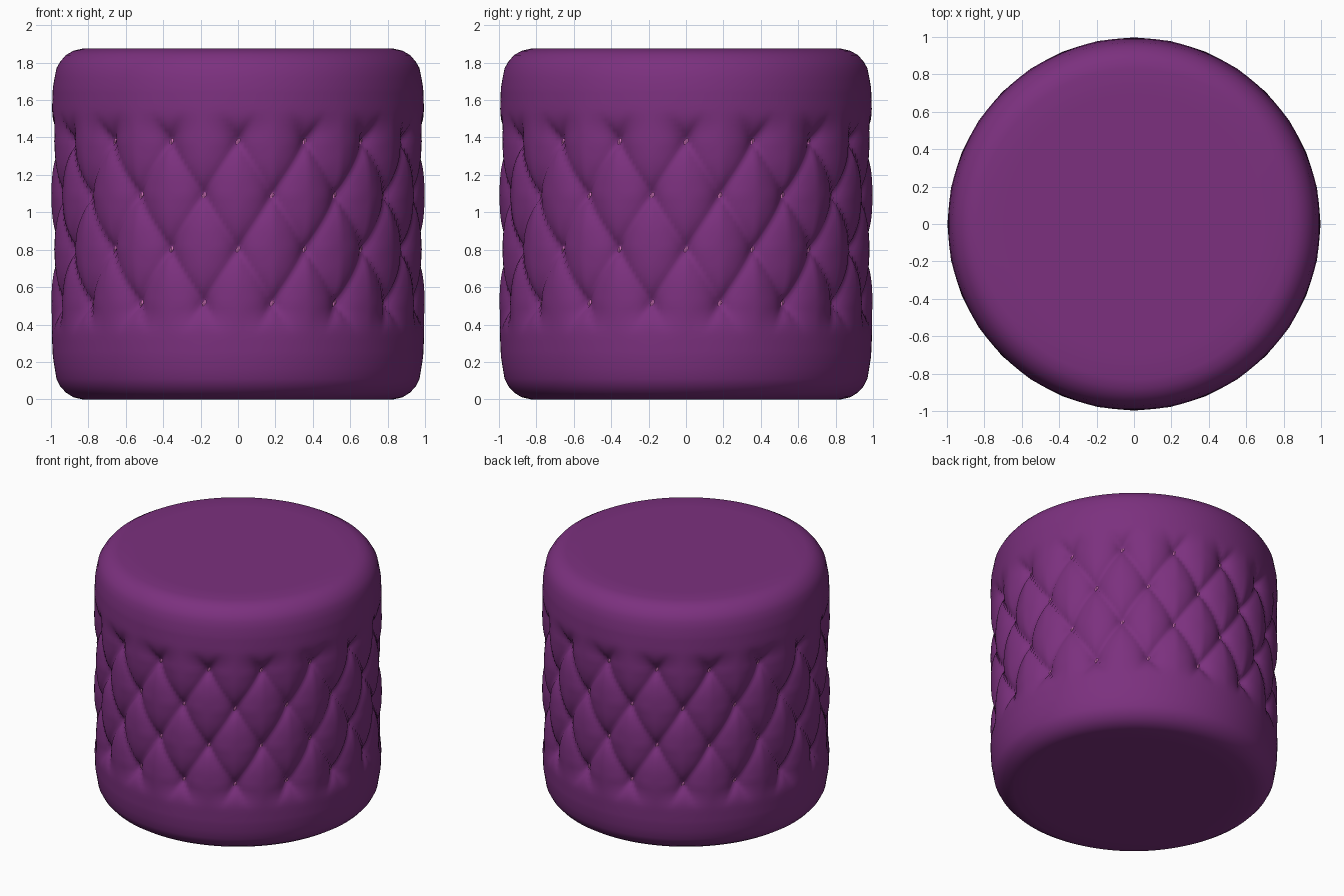
import bpy, bmesh, math
from mathutils import Matrix

if "Cube" in bpy.data.objects:
    bpy.data.objects.remove(bpy.data.objects["Cube"])

N = 16                    # buttons per row
SUB = 10                  # mesh steps per half tuft
Z0, DZ, ROWS = 0.515, 0.288, 4
SEG = N * 2 * SUB
BUTTON_R = 0.915


def material(name, color):
    m = bpy.data.materials.new(name)
    m.diffuse_color = color
    m.use_nodes = True
    m.node_tree.nodes["Principled BSDF"].inputs["Base Color"].default_value = m.diffuse_color
    return m


def smoothstep(a, b, x):
    t = min(1, max(0, (x - a) / (b - a)))
    return t * t * (3 - 2 * t)


def side_radius(z):
    pts = [(0.20, 0.985), (0.36, 0.993), (0.52, 0.995), (1.38, 0.995), (1.54, 0.993), (1.70, 0.985)]
    for (za, ra), (zb, rb) in zip(pts, pts[1:]):
        if z <= zb:
            return ra + (rb - ra) * (z - za) / (zb - za)
    return pts[-1][1]


def tuft_depth(u, v, z):
    # diamond coordinates: buttons sit where a and b are both whole numbers
    a, b = (u + v) / 2, (u - v) / 2
    sa, sb = abs(math.sin(math.pi * a)), abs(math.sin(math.pi * b))
    top = Z0 + DZ * (ROWS - 1)
    fade = smoothstep(Z0 - 0.17, Z0, z) * (1 - smoothstep(top, top + 0.17, z))
    crease = 0.036 * (1 - min(sa, sb) ** 0.6)
    # pit around the nearest button
    d = 9
    for row in range(ROWS):
        off = (row + 1) % 2
        du = (u - off + 1) % 2 - 1
        d = min(d, math.hypot(du * math.pi / N, (v - 1 - row - off + off) * DZ))
    return crease * fade + 0.05 * math.exp(-d / 0.055)


# Upholstered body: rounded rims plus a tufted band
bm = bmesh.new()
rims_low = [(0.70, 0.0), (0.83, 0.0), (0.88, 0.012), (0.92, 0.037), (0.95, 0.07), (0.97, 0.11), (0.98, 0.17)]
rims_high = [(0.98, 1.72), (0.97, 1.77), (0.95, 1.805), (0.92, 1.84), (0.88, 1.863), (0.83, 1.875), (0.70, 1.875)]
rings = [(r, z, None) for r, z in rims_low]
for i in range((ROWS + 1) * SUB + 1):
    v = i / SUB
    z = Z0 - DZ + v * DZ
    rings.append((side_radius(z), z, v))
rings += [(r, z, None) for r, z in rims_high]

loops = []
for r, z, v in rings:
    loop = []
    for j in range(SEG):
        u = j / SUB
        t = u * math.pi / N - math.pi / 2
        rr = r if v is None else r + 0.003 - tuft_depth(u, v, z)
        loop.append(bm.verts.new((rr * math.cos(t), rr * math.sin(t), z)))
    loops.append(loop)
for lo, hi in zip(loops, loops[1:]):
    for j in range(SEG):
        k = (j + 1) % SEG
        bm.faces.new((lo[j], lo[k], hi[k], hi[j]))
bm.faces.new(loops[0][::-1])
bm.faces.new(loops[-1])
for f in bm.faces:
    f.smooth = True
me = bpy.data.meshes.new("pouf_body")
bm.to_mesh(me)
bm.free()
me.materials.append(material("purple_fabric", (0.2, 0.03, 0.21, 1)))
bpy.context.collection.objects.link(bpy.data.objects.new("pouf_body", me))

# Small buttons in staggered rows
bm = bmesh.new()
for row in range(ROWS):
    for i in range(N):
        t = (2 * i + (row + 1) % 2) * math.pi / N - math.pi / 2
        M = (Matrix.Rotation(t, 4, 'Z') @ Matrix.Translation((BUTTON_R, 0, Z0 + row * DZ))
             @ Matrix.Diagonal((0.016, 0.02, 0.027, 1)))
        bmesh.ops.create_uvsphere(bm, u_segments=8, v_segments=6, radius=1, matrix=M)
me = bpy.data.meshes.new("tuft_buttons")
bm.to_mesh(me)
bm.free()
me.materials.append(material("pink_button", (0.68, 0.18, 0.52, 1)))
bpy.context.collection.objects.link(bpy.data.objects.new("tuft_buttons", me))
